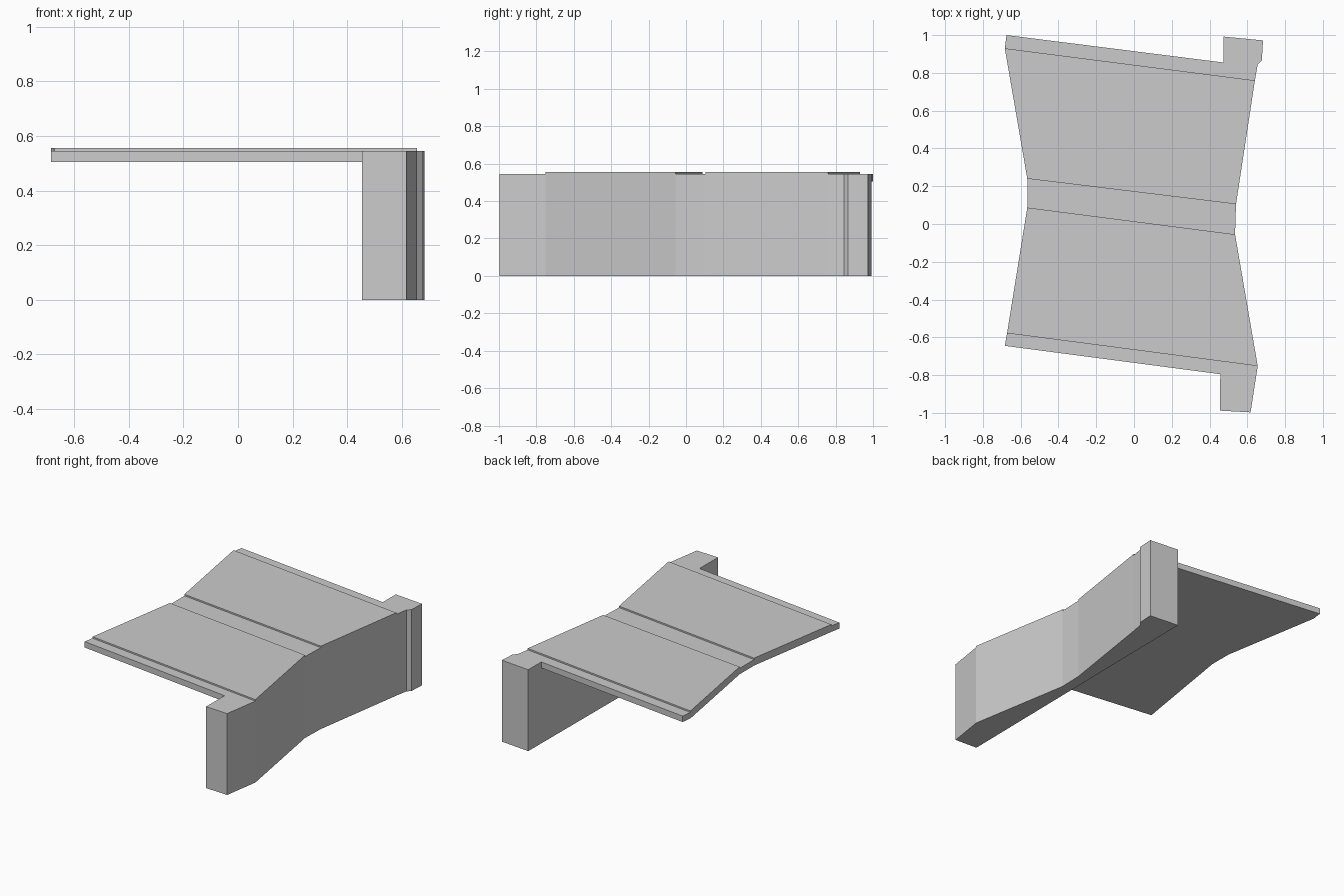
import bpy
import bmesh

if "Cube" in bpy.data.objects:
    bpy.data.objects.remove(bpy.data.objects["Cube"])


def prism(name, outline, z0, z1):
    """Extrude a plan outline straight up from z0 to z1."""
    bm = bmesh.new()
    face = bm.faces.new([bm.verts.new((x, y, z0)) for x, y in outline])
    top = bmesh.ops.extrude_face_region(bm, geom=[face], use_keep_orig=True)
    for v in top["geom"]:
        if isinstance(v, bmesh.types.BMVert):
            v.co.z = z1
    bmesh.ops.recalc_face_normals(bm, faces=bm.faces)
    mesh = bpy.data.meshes.new(name)
    bm.to_mesh(mesh)
    bm.free()
    obj = bpy.data.objects.new(name, mesh)
    bpy.context.collection.objects.link(obj)
    return obj


TOP = 0.545

# Thin waisted deck, ending against the straight inner face of the wall
prism("deck", [(-0.675, 1.0), (-0.684, 0.93), (-0.565, 0.24), (-0.565, 0.087),
               (-0.672, -0.578), (-0.684, -0.645), (0.457, -0.795),
               (0.473, 0.855)], 0.505, TOP)

# Full-height end wall: straight inside, waisted outside, notched rear pier
prism("wall", [(0.455, -0.988), (0.617, -0.997), (0.655, -0.752),
               (0.535, -0.055), (0.54, 0.105), (0.64, 0.76), (0.655, 0.845),
               (0.677, 0.867), (0.683, 0.972), (0.474, 0.992)], 0.0, TOP)

# Two slightly raised surface panels
prism("rear_panel", [(-0.684, 0.93), (-0.565, 0.24), (0.54, 0.105),
                     (0.64, 0.76)], TOP, 0.555)
prism("front_panel", [(-0.565, 0.087), (-0.672, -0.578), (0.655, -0.752),
                      (0.535, -0.055)], TOP, 0.555)
